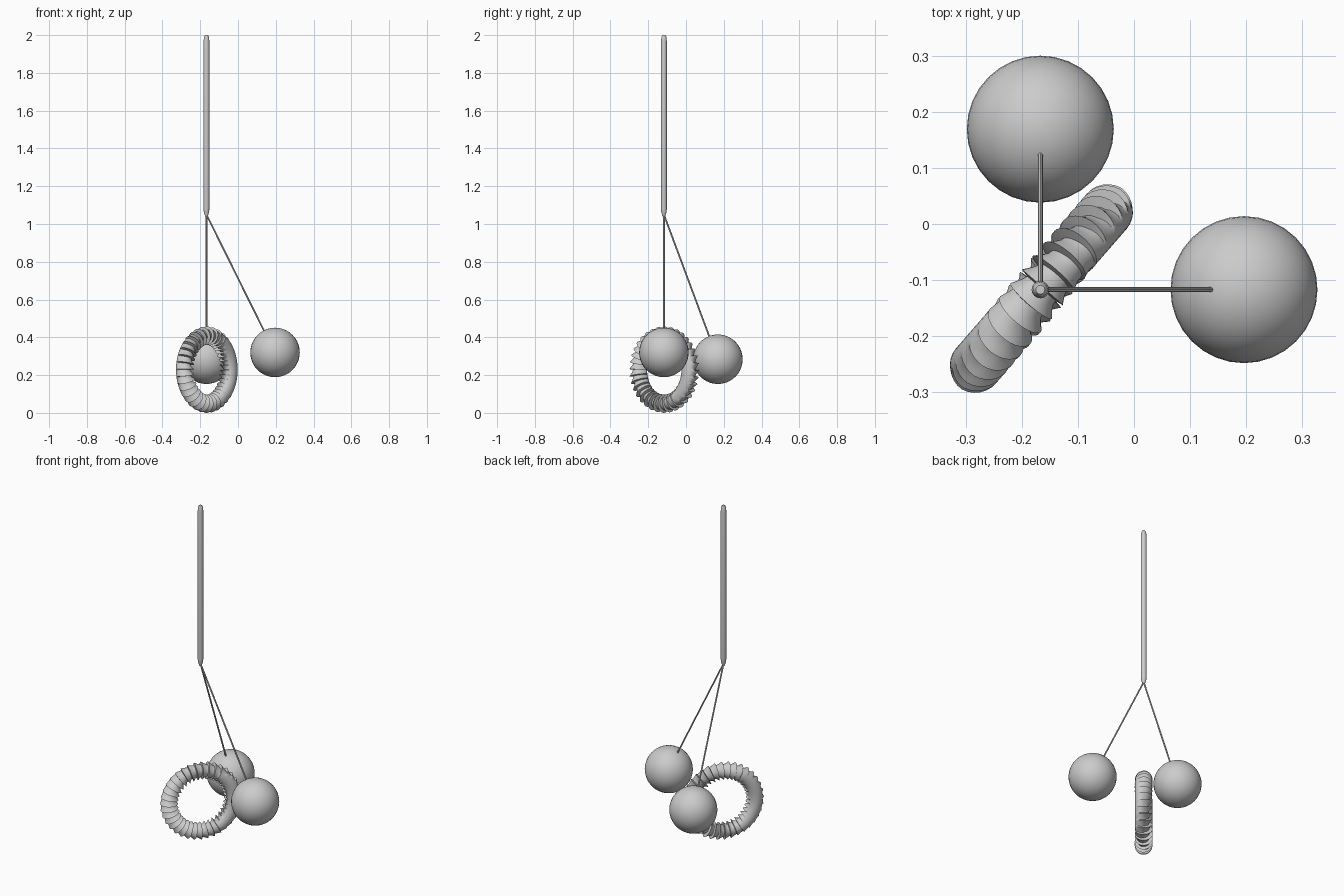
import bpy, bmesh, math
from mathutils import Vector

if "Cube" in bpy.data.objects:
    bpy.data.objects.remove(bpy.data.objects["Cube"])

HUB = Vector((-0.167, -0.117, 1.04))

grey = bpy.data.materials.new("grey")
grey.diffuse_color = (0.6, 0.6, 0.6, 1)
grey.use_nodes = True
grey.node_tree.nodes["Principled BSDF"].inputs["Base Color"].default_value = grey.diffuse_color


def make(name, bm, angle=35):
    bmesh.ops.recalc_face_normals(bm, faces=bm.faces)
    me = bpy.data.meshes.new(name)
    bm.to_mesh(me)
    bm.free()
    ob = bpy.data.objects.new(name, me)
    bpy.context.collection.objects.link(ob)
    me.materials.append(grey)
    bpy.ops.object.select_all(action='DESELECT')
    ob.select_set(True)
    bpy.context.view_layer.objects.active = ob
    bpy.ops.object.shade_smooth_by_angle(angle=math.radians(angle))
    return ob


def tube(name, start, end, profile, sides):
    """Lathe (distance fraction, radius) pairs along a straight line."""
    bm = bmesh.new()
    axis = end - start
    quat = axis.to_track_quat('Z', 'Y')
    rings = []
    for t, r in profile:
        rings.append([bm.verts.new(start + axis * t + quat @ Vector(
            (r * math.cos(2 * math.pi * i / sides), r * math.sin(2 * math.pi * i / sides), 0)))
            for i in range(sides)])
    for a, b in zip(rings, rings[1:]):
        for i in range(sides):
            j = (i + 1) % sides
            bm.faces.new((a[i], a[j], b[j], b[i]))
    bm.faces.new(rings[0])
    bm.faces.new(rings[-1])
    return make(name, bm)


def ball(name, centre, radius):
    bm = bmesh.new()
    bmesh.ops.create_uvsphere(bm, u_segments=32, v_segments=20, radius=radius)
    bmesh.ops.translate(bm, verts=bm.verts, vec=centre)
    return make(name, bm)


# Wand handle with tapered ends
tube("wand", HUB, Vector((HUB.x, HUB.y, 2.0)),
     [(0, 0.007), (0.025, 0.014), (0.04, 0.0155), (0.965, 0.0155), (0.99, 0.013), (1, 0.008)], 16)

# Two strings with balls
for side, knot, centre in (
        ("right", (0.14, -0.117, 0.43), (0.196, -0.117, 0.32)),
        ("back", (-0.167, 0.125, 0.40), (-0.167, 0.169, 0.284))):
    tube(side + "_string", HUB + Vector((0, 0, 0.01)), Vector(knot), [(0, 0.0045), (1, 0.0045)], 8)
    ball(side + "_ball", Vector(centre), 0.131)

# Upright pleated ring: sawtooth frills that fade out on one face of each half
PLEATS, STEPS, SIDES = 36, 5, 28
MAJOR, MINOR = 0.18, 0.041
ang = math.radians(49)
u = Vector((math.cos(ang), math.sin(ang), 0))
n = Vector((math.sin(ang), -math.cos(ang), 0))
up = Vector((0, 0, 1))
mid = Vector((-0.165, -0.115, 0.228))
bm = bmesh.new()
loops = []
for k in range(PLEATS * STEPS):
    pleat, step = divmod(k, STEPS)
    saw = step / (STEPS - 1)
    # the drop back of each tooth is nearly vertical
    th = 2 * math.pi * (pleat + 0.92 * saw) / PLEATS
    out = u * math.cos(th) + up * math.sin(th)
    loop = []
    for i in range(SIDES):
        ph = 2 * math.pi * i / SIDES
        face = math.cos(th) * math.sin(ph)
        amp = min(1, max(0, 0.75 - 1.3 * face))
        r = MINOR + amp * (0.020 * saw ** 1.5 - 0.011) + 0.004 * (1 - amp)
        loop.append(bm.verts.new(mid + out * (MAJOR + r * math.cos(ph)) + n * (r * math.sin(ph))))
    loops.append(loop)
for k, a in enumerate(loops):
    b = loops[(k + 1) % len(loops)]
    for i in range(SIDES):
        j = (i + 1) % SIDES
        bm.faces.new((a[i], a[j], b[j], b[i]))
make("pleated_ring", bm, 40)

# Rest the ring on the ground
ring = bpy.data.objects["pleated_ring"]
low = min(v.co.z for v in ring.data.vertices)
for v in ring.data.vertices:
    v.co.z -= low
